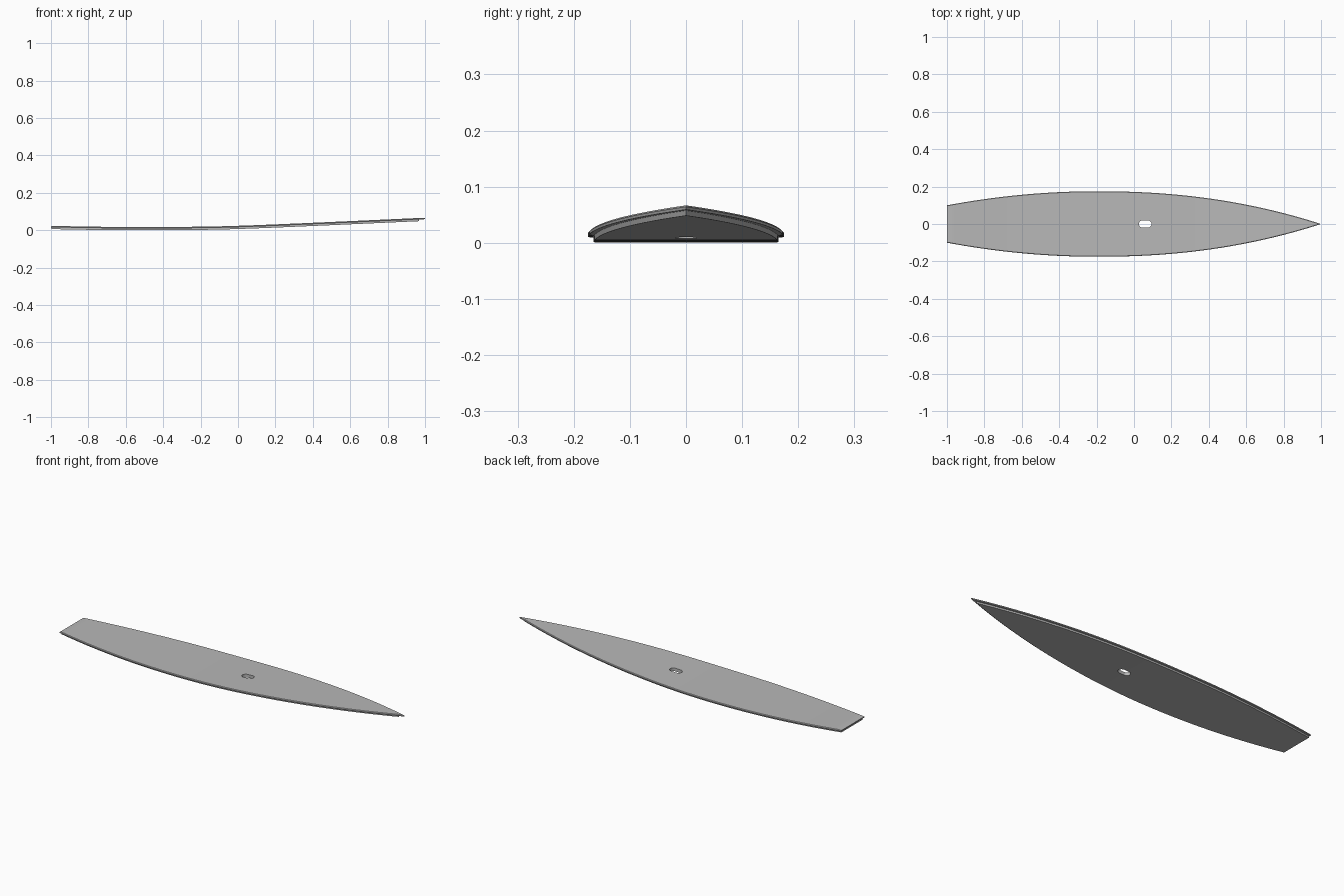
import bpy, bmesh, math

cube = bpy.data.objects.get("Cube")
if cube:
    bpy.data.objects.remove(cube, do_unlink=True)

STEPS = 64
BEAM = 0.175      # greatest half width
MID = -0.2        # where the beam is greatest
POWER = 2.2       # fullness of the bow curve

grey = bpy.data.materials.new("deck grey")
grey.use_nodes = True
colour = (0.48, 0.48, 0.48, 1)
grey.diffuse_color = colour
grey.node_tree.nodes["Principled BSDF"].inputs["Base Color"].default_value = colour


def half_width(x):
    if x > MID:
        return BEAM * (1 - ((x - MID) / (1 - MID)) ** POWER)
    return BEAM - 0.075 * ((x - MID) / (1 + MID)) ** 2


def sheer(x):
    # flat amidships, rising to the bow and slightly to the stern
    u = x + 0.1
    rise = 0.023 * (u + math.sqrt(u * u + 0.05))
    return 0.016 + rise + 0.024 * max(0, -0.45 - x) ** 2


def finish(bm, name):
    bmesh.ops.remove_doubles(bm, verts=bm.verts, dist=0.00001)
    bmesh.ops.recalc_face_normals(bm, faces=bm.faces)
    mesh = bpy.data.meshes.new(name)
    bm.to_mesh(mesh)
    bm.free()
    mesh.materials.append(grey)
    obj = bpy.data.objects.new(name, mesh)
    bpy.context.collection.objects.link(obj)
    return obj


# Levels from the underside up: side inset, stern inset, depth below the deck
LEVELS = [(0.0105, 0.004, 0.0172), (0.0105, 0.004, 0.008),
          (0, 0, 0.008), (0, 0, 0.003), (0.003, 0.011, 0)]


def build_deck():
    bm = bmesh.new()
    rings = []
    for inset, stern, depth in LEVELS:
        tip = MID + (1 - MID) * (1 - inset / BEAM) ** (1 / POWER)
        start = -1 + stern
        sides = {1: [], -1: []}
        for i in range(STEPS + 1):
            x = start + (tip - start) * i / STEPS
            w = max(0, half_width(x) - inset) if i < STEPS else 0
            for s in sides:
                sides[s].append(bm.verts.new((x, s * w, sheer(x) - depth)))
        rings.append(sides)
    bm_face = bm.faces.new
    # edges and transom
    for low, high in zip(rings, rings[1:]):
        for s in (1, -1):
            for i in range(STEPS):
                bm_face((low[s][i], low[s][i + 1], high[s][i + 1], high[s][i]))
        bm_face((low[1][0], low[-1][0], high[-1][0], high[1][0]))
    # deck and underside
    for ring in (rings[0], rings[-1]):
        for i in range(STEPS):
            bm_face((ring[1][i], ring[1][i + 1], ring[-1][i + 1], ring[-1][i]))
    return finish(bm, "deck")


def build_cutter():
    # rounded slot shape
    bm = bmesh.new()
    loop = []
    for end in (1, -1):
        for i in range(13):
            a = math.pi * (i / 12 - 0.5)
            loop.append(bm.verts.new((0.06 + end * (0.015 + 0.019 * math.cos(a)),
                                      end * 0.019 * math.sin(a), -0.1)))
    base = bm.faces.new(loop)
    top = bmesh.ops.extrude_face_region(bm, geom=[base])
    moved = [v for v in top["geom"] if isinstance(v, bmesh.types.BMVert)]
    bmesh.ops.translate(bm, verts=moved, vec=(0, 0, 0.3))
    return finish(bm, "slot_cutter")


deck = build_deck()
cutter = build_cutter()
cutter.hide_render = True

# mast slot
slot = deck.modifiers.new("slot", "BOOLEAN")
slot.operation = "DIFFERENCE"
slot.solver = "EXACT"
slot.object = cutter
bpy.ops.object.select_all(action="DESELECT")
bpy.context.view_layer.objects.active = deck
deck.select_set(True)
bpy.ops.object.modifier_apply(modifier=slot.name)
bpy.data.objects.remove(cutter, do_unlink=True)
bpy.ops.object.shade_smooth_by_angle(angle=math.radians(20))
